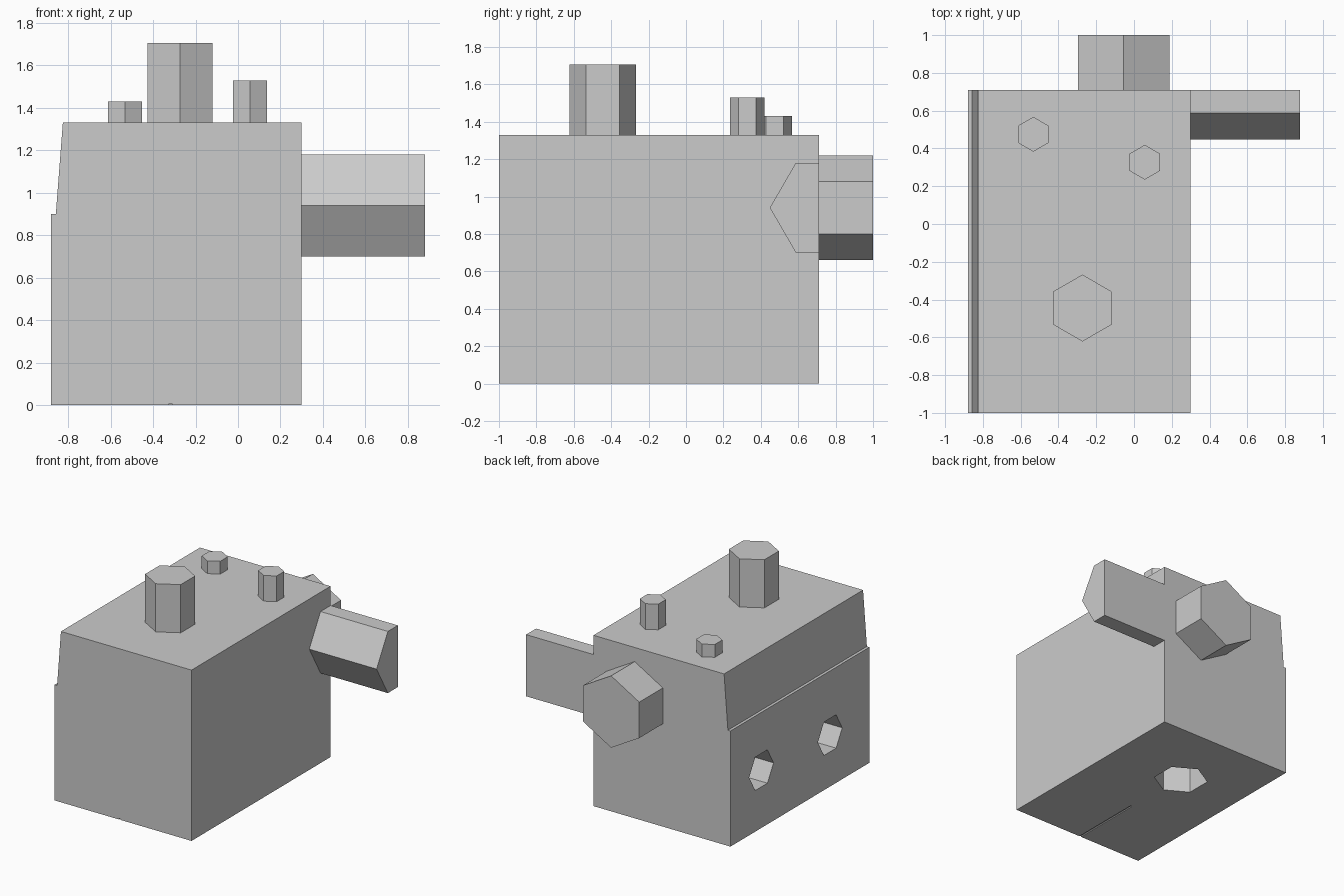
import bpy, bmesh
from math import cos, sin, pi, radians
from mathutils import Vector

cube = bpy.data.objects.get("Cube")
if cube:
    bpy.data.objects.remove(cube, do_unlink=True)

grey = bpy.data.materials.new("plain_grey")
grey.use_nodes = True
COLOUR = (0.6, 0.6, 0.6, 1)
grey.diffuse_color = COLOUR
grey.node_tree.nodes["Principled BSDF"].inputs["Base Color"].default_value = COLOUR

# For each extrusion axis: how a profile point (a, b) and depth d become x, y, z
PLACE = {
    "x": lambda a, b, d: Vector((d, a, b)),
    "y": lambda a, b, d: Vector((a, d, b)),
    "z": lambda a, b, d: Vector((a, b, d)),
}


def prism(name, profile, axis, start, end):
    """Extrude a closed profile along an axis."""
    bm = bmesh.new()
    face = bm.faces.new([bm.verts.new(PLACE[axis](a, b, start)) for a, b in profile])
    out = bmesh.ops.extrude_face_region(bm, geom=[face], use_keep_orig=True)
    moved = [g for g in out["geom"] if isinstance(g, bmesh.types.BMVert)]
    bmesh.ops.translate(bm, verts=moved, vec=PLACE[axis](0, 0, end - start))
    bmesh.ops.recalc_face_normals(bm, faces=bm.faces)
    mesh = bpy.data.meshes.new(name)
    bm.to_mesh(mesh)
    bm.free()
    mesh.materials.append(grey)
    obj = bpy.data.objects.new(name, mesh)
    bpy.context.collection.objects.link(obj)
    return obj


def hexagon(a, b, radius, turn=0):
    """Hexagon profile with a corner in the direction of turn degrees."""
    angles = [radians(turn) + i * pi / 3 for i in range(6)]
    return [(a + radius * cos(t), b + radius * sin(t)) for t in angles]


FRONT, BACK, LEFT, RIGHT, TOP = -1.0, 0.71, 0.3, -0.88, 1.33

# Main block, with a ledge and a leaning upper wall on one side
body = prism("body", [(RIGHT, 0), (LEFT, 0), (LEFT, TOP), (-0.825, TOP),
                      (-0.858, 0.9), (RIGHT, 0.9)], "y", FRONT, BACK)

# Hexagonal sockets and the thin groove underneath
cutters = [
    prism("rear_side_socket", hexagon(0.33, 0.45, 0.15), "x", RIGHT - 0.1, RIGHT + 0.4),
    prism("front_side_socket", hexagon(-0.515, 0.4, 0.15), "x", RIGHT - 0.1, RIGHT + 0.4),
    prism("bottom_socket", hexagon(-0.345, 0.13, 0.2, 90), "z", -0.1, 0.4),
    prism("bottom_groove", [(-0.325, -0.1), (-0.31, -0.1), (-0.31, 0.008),
                            (-0.325, 0.008)], "y", FRONT - 0.1, -0.41),
]
bpy.context.view_layer.objects.active = body
for cutter in cutters:
    cutter.hide_render = True
    cut = body.modifiers.new(cutter.name, "BOOLEAN")
    cut.operation = "DIFFERENCE"
    cut.solver = "EXACT"
    cut.object = cutter
    bpy.ops.object.modifier_apply(modifier=cut.name)
    bpy.data.objects.remove(cutter, do_unlink=True)

# Pegs on the top
for name, x, y, radius, height in [
    ("large_top_peg", -0.273, -0.445, 0.177, 0.375),
    ("short_top_peg", -0.533, 0.475, 0.092, 0.1),
    ("medium_top_peg", 0.057, 0.327, 0.092, 0.2),
]:
    prism(name, hexagon(x, y, radius, 90), "z", TOP, TOP + height)

# Wide peg on the back
prism("back_peg", hexagon(-0.055, 0.94, 0.28, 90), "y", BACK, 1.0)

# Side arm: a hexagonal bar sliced flush with the back wall
prism("side_arm", [(BACK, 1.18), (0.587, 1.18), (0.448, 0.94), (0.587, 0.7),
                   (BACK, 0.7)], "x", LEFT, 0.88)
